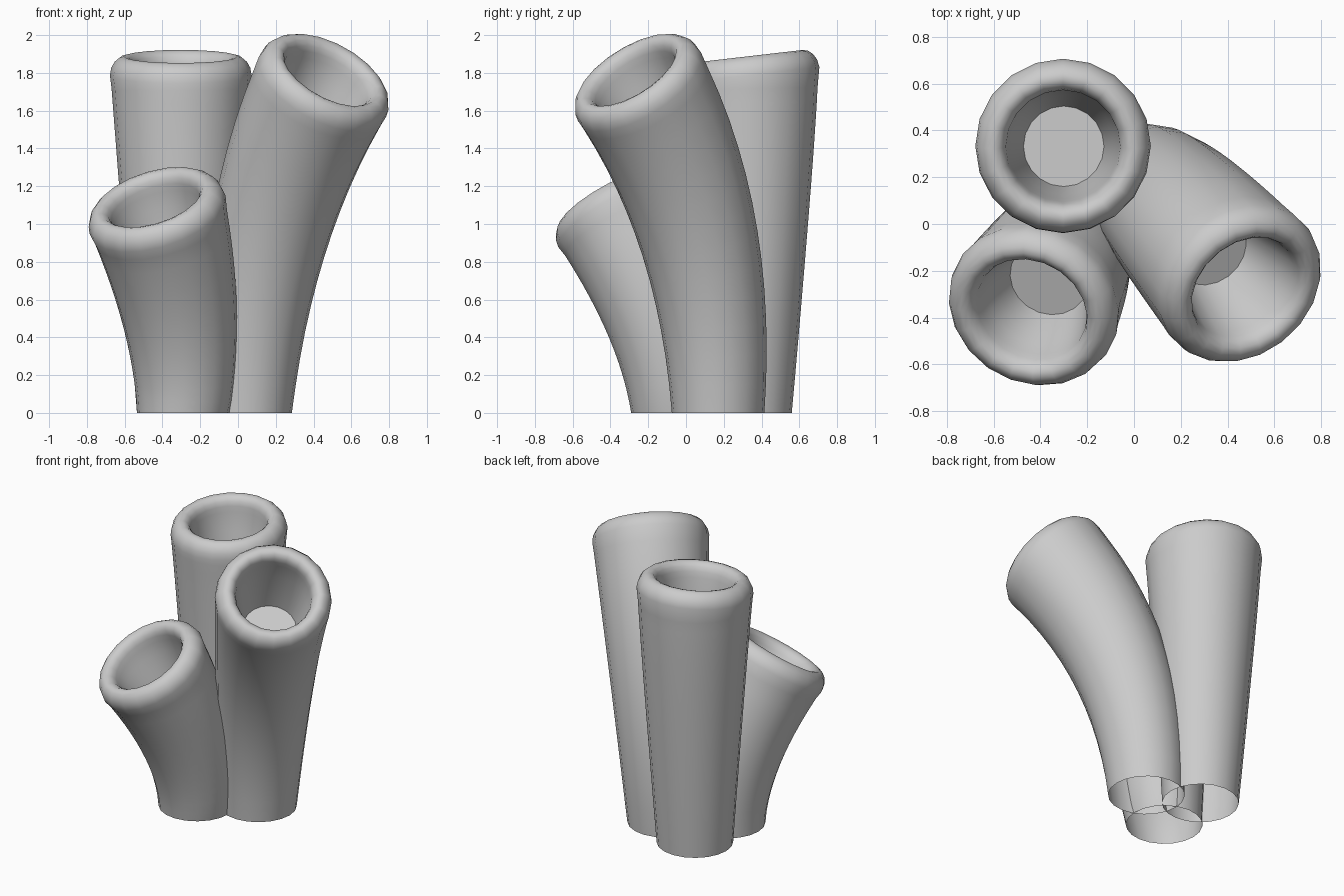
import bpy, bmesh, math
from mathutils import Vector

if "Cube" in bpy.data.objects:
    bpy.data.objects.remove(bpy.data.objects["Cube"])

SIDES = 20
BASE_R, TOP_R, BORE_R, FLOOR_R = 0.245, 0.375, 0.24, 0.172
# rounded lip profile: (radius, distance below crest)
LIP = [(0.375, 0.10), (0.368, 0.06), (0.350, 0.028), (0.325, 0.007), (0.300, 0.0),
       (0.275, 0.008), (0.255, 0.03), (0.245, 0.06), (BORE_R, 0.10)]
UP = Vector((0, 0, 1))


def tube(name, base, top, normal, bend, depth):
    n = Vector(normal).normalized()
    p0, p2 = Vector(base), Vector(top)
    p1 = p2 - n * bend

    def point(t):
        return p0 * (1 - t) ** 2 + p1 * 2 * t * (1 - t) + p2 * t * t

    def tangent(t):
        return ((p1 - p0) * (1 - t) + (p2 - p1) * t).normalized()

    def t_at_depth(d):
        t = 1.0
        while (point(t) - p2).length < d and t > 0:
            t -= 0.004
        return t

    bm = bmesh.new()
    rings = []

    def add_ring(center, direction, r):
        q = UP.rotation_difference(direction)
        ring = []
        for i in range(SIDES):
            a = 2 * math.pi * i / SIDES
            ring.append(bm.verts.new(center + q @ Vector((r * math.sin(a), r * math.cos(a), 0))))
        if rings:
            last = rings[-1]
            for i in range(SIDES):
                j = (i + 1) % SIDES
                bm.faces.new((last[i], last[j], ring[j], ring[i]))
        rings.append(ring)

    # flared outer wall, open at the bottom
    t_end = t_at_depth(0.17)
    add_ring(p0, UP, BASE_R)
    for k in range(1, 13):
        t = t_end * k / 12
        h = point(t).z / p2.z
        add_ring(point(t), tangent(t), BASE_R + (TOP_R - BASE_R) * min(1, h * 1.03))
    # rounded lip
    for r, d in LIP:
        add_ring(p2 - n * d, n, r)
    # tapering bore and flat floor
    for k in range(1, 5):
        f = k / 4
        t = t_at_depth(0.10 + (depth - 0.10) * f)
        add_ring(point(t), tangent(t), BORE_R + (FLOOR_R - BORE_R) * f)
    bm.faces.new(rings[-1])

    bmesh.ops.recalc_face_normals(bm, faces=bm.faces[:])
    # outer wall must face away from the axis
    bm.faces.ensure_lookup_table()
    f = bm.faces[0]
    if f.normal.dot(f.calc_center_median() - p0) < 0:
        bmesh.ops.reverse_faces(bm, faces=bm.faces[:])
    me = bpy.data.meshes.new(name)
    bm.to_mesh(me)
    bm.free()
    ob = bpy.data.objects.new(name, me)
    bpy.context.collection.objects.link(ob)
    bpy.ops.object.select_all(action='DESELECT')
    ob.select_set(True)
    bpy.context.view_layer.objects.active = ob
    bpy.ops.object.shade_smooth_by_angle(angle=math.radians(45))


# three sponge-like tubes
tube("back_tube", (-0.29, 0.315, 0), (-0.303, 0.322, 1.887), (0, -0.115, 0.99), 0.2, 0.50)
tube("right_tube", (0.04, 0.17, 0), (0.49, -0.295, 1.805), (0.42, -0.48, 0.77), 0.97, 0.45)
tube("front_left_tube", (-0.29, -0.045, 0), (-0.453, -0.39, 1.135), (-0.27, -0.46, 0.85), 0.74, 0.38)
